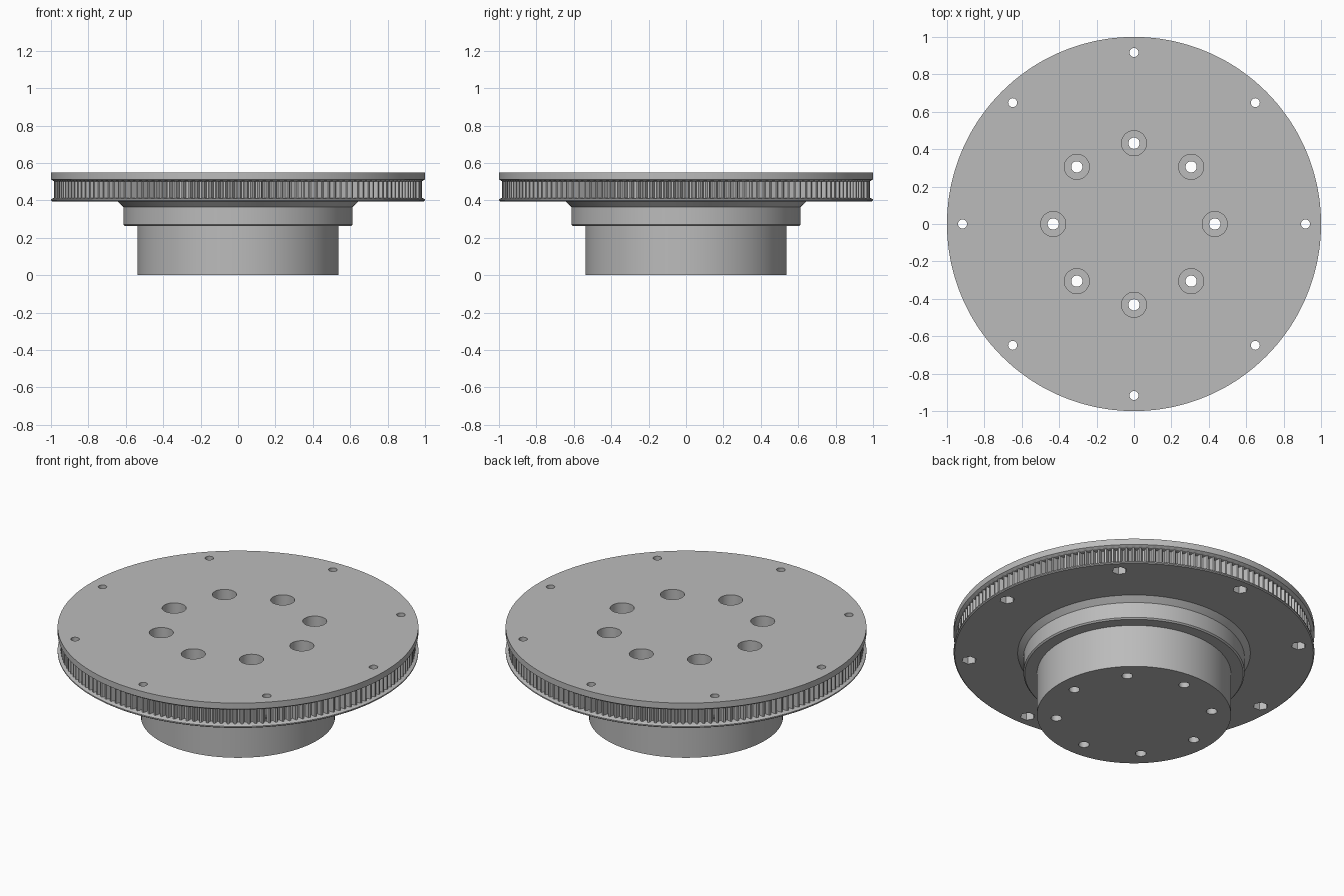
import bpy
import bmesh
from math import cos, sin, pi, radians

cube = bpy.data.objects.get("Cube")
if cube:
    bpy.data.objects.remove(cube)

grey = bpy.data.materials.new("machined grey")
grey.use_nodes = True
COLOR = (0.5, 0.5, 0.5, 1)
grey.diffuse_color = COLOR
grey.node_tree.nodes["Principled BSDF"].inputs["Base Color"].default_value = COLOR


def lathe(bm, profile, sides, center=(0, 0), radius_at=None):
    """Turn a bottom-to-top (radius, z) profile into a closed solid."""
    rings = []
    for r, z in profile:
        ring = []
        for i in range(sides):
            rr = radius_at(r, i) if radius_at else r
            a = 2 * pi * i / sides
            ring.append(bm.verts.new((center[0] + rr * cos(a), center[1] + rr * sin(a), z)))
        rings.append(ring)
    for low, high in zip(rings, rings[1:]):
        for i in range(sides):
            j = (i + 1) % sides
            bm.faces.new((low[i], low[j], high[j], high[i]))
    bm.faces.new(rings[0][::-1])
    bm.faces.new(rings[-1])


def make_object(name, bm):
    bmesh.ops.recalc_face_normals(bm, faces=bm.faces)
    mesh = bpy.data.meshes.new(name)
    bm.to_mesh(mesh)
    bm.free()
    mesh.materials.append(grey)
    obj = bpy.data.objects.new(name, mesh)
    bpy.context.collection.objects.link(obj)
    return obj


def turned_part(name, profile, sides, radius_at=None):
    bm = bmesh.new()
    lathe(bm, profile, sides, radius_at=radius_at)
    return make_object(name, bm)


def ring_of_cutters(name, profile, sides, distance):
    """Eight equal cutters around the axis."""
    bm = bmesh.new()
    for i in range(8):
        a = i * pi / 4
        lathe(bm, profile, sides, (distance * cos(a), distance * sin(a)))
    obj = make_object(name, bm)
    obj.hide_render = True
    return obj


# Hub, collar and toothed pulley
hub = turned_part("hub", [(0.538, 0), (0.538, 0.265)], 128)
collar = turned_part("collar", [(0.605, 0.262), (0.613, 0.27), (0.613, 0.365),
                                (0.645, 0.395)], 128)

TEETH = 160
ROOT = 0.955
TIP = 0.983


def tooth_radius(r, i):
    # Two of every four columns of the belt track drop to the groove floor
    return ROOT if r == TIP and i % 4 > 1 else r


pulley = turned_part("toothed_pulley", [
    (0.994, 0.395), (1, 0.4), (1, 0.407), (0.985, 0.413),
    (TIP, 0.414), (TIP, 0.502),
    (0.985, 0.503), (1, 0.513), (1, 0.55)], TEETH * 4, tooth_radius)

# Counterbored bolt holes, rim screw holes and hexagonal nut pockets
bolt_holes = ring_of_cutters("bolt_hole_cutters", [
    (0.03, -0.1), (0.03, 0.3), (0.067, 0.3), (0.067, 0.7)], 32, 0.432)
rim_holes = ring_of_cutters("rim_hole_cutters", [(0.024, 0.3), (0.024, 0.7)], 24, 0.917)
nut_pockets = ring_of_cutters("nut_pocket_cutters", [(0.042, 0.3), (0.042, 0.45)], 6, 0.917)

cuts = {hub: [bolt_holes], collar: [bolt_holes],
        pulley: [bolt_holes, rim_holes, nut_pockets]}
for part, cutters in cuts.items():
    for cutter in cutters:
        mod = part.modifiers.new(cutter.name, "BOOLEAN")
        mod.operation = "DIFFERENCE"
        mod.solver = "EXACT"
        mod.object = cutter
    bpy.context.view_layer.update()
    evaluated = part.evaluated_get(bpy.context.evaluated_depsgraph_get())
    mesh = bpy.data.meshes.new_from_object(evaluated)
    part.modifiers.clear()
    part.data = mesh

for cutter in (bolt_holes, rim_holes, nut_pockets):
    bpy.data.objects.remove(cutter)

# Smooth round walls, crisp edges
for part in cuts:
    bpy.ops.object.select_all(action="DESELECT")
    part.select_set(True)
    bpy.context.view_layer.objects.active = part
    bpy.ops.object.shade_smooth_by_angle(angle=radians(25))
